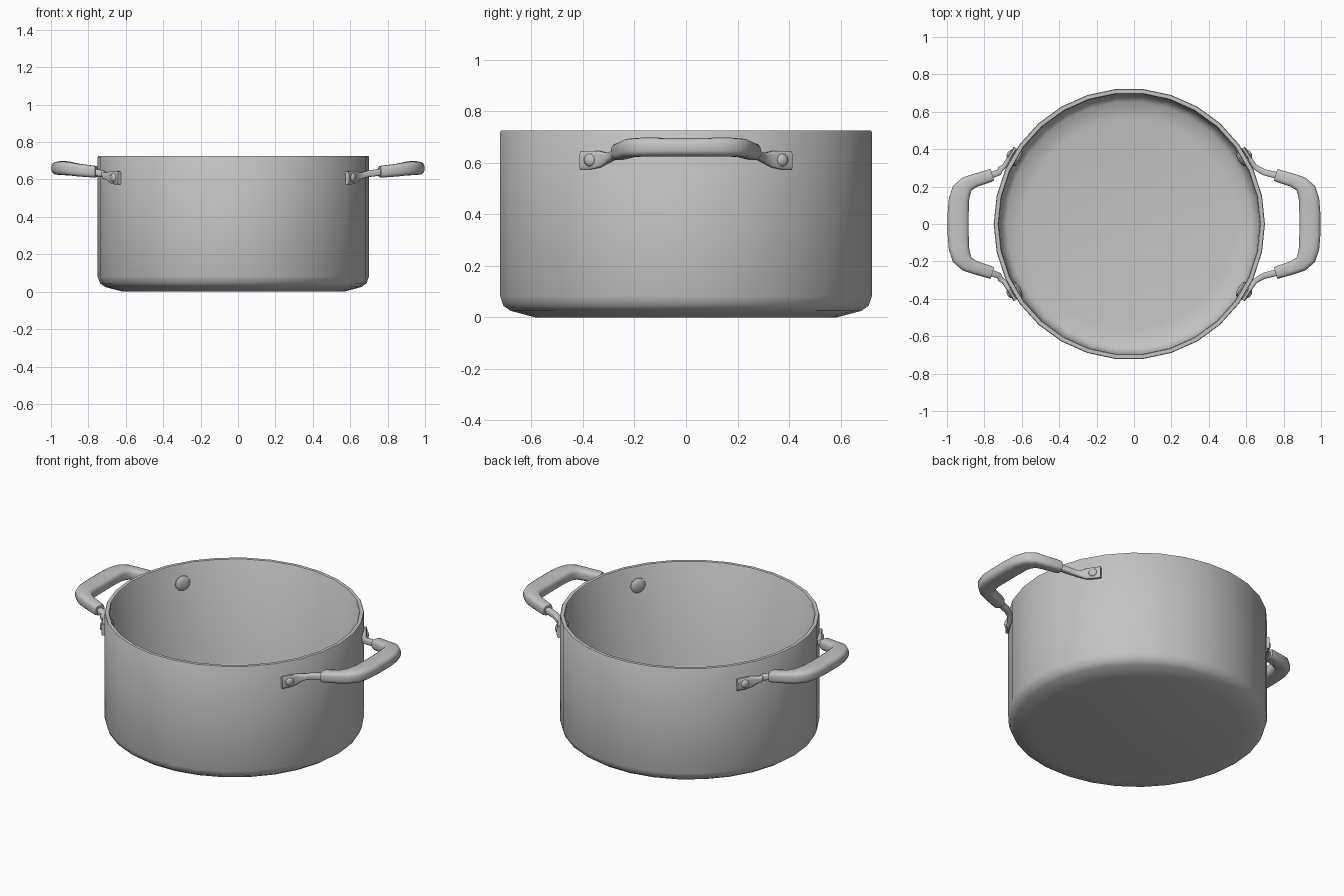
import bpy, bmesh, math
from mathutils import Vector, Matrix

if "Cube" in bpy.data.objects:
    bpy.data.objects.remove(bpy.data.objects["Cube"])

grey = bpy.data.materials.new("brushed grey")
grey.use_nodes = True
colour = (0.55, 0.55, 0.55, 1)
grey.diffuse_color = colour
grey.node_tree.nodes["Principled BSDF"].inputs["Base Color"].default_value = colour

CX = -0.025      # pot axis, slightly off centre between the handles
SIDES = 30


def finish(name, bm, angle=40):
    bmesh.ops.remove_doubles(bm, verts=bm.verts, dist=1e-5)
    bmesh.ops.recalc_face_normals(bm, faces=bm.faces)
    mesh = bpy.data.meshes.new(name)
    bm.to_mesh(mesh)
    bm.free()
    mesh.materials.append(grey)
    obj = bpy.data.objects.new(name, mesh)
    bpy.context.collection.objects.link(obj)
    bpy.ops.object.select_all(action='DESELECT')
    obj.select_set(True)
    bpy.context.view_layer.objects.active = obj
    bpy.ops.object.shade_smooth_by_angle(angle=math.radians(angle))
    return obj


def lathe(name, profile, sides, matrix):
    """Revolve (radius, height) points around the local z axis."""
    bm = bmesh.new()
    verts = [bm.verts.new((r, 0, z)) for r, z in profile]
    edges = [bm.edges.new(pair) for pair in zip(verts, verts[1:])]
    bmesh.ops.spin(bm, geom=verts + edges, cent=(0, 0, 0), axis=(0, 0, 1),
                   angle=math.tau, steps=sides, use_duplicate=False)
    bmesh.ops.transform(bm, matrix=matrix, verts=bm.verts)
    return finish(name, bm)


def sweep(name, stations, sides=16, power=0.6):
    """Sweep a rounded section along (x, y, z, half width, half height)."""
    bm = bmesh.new()
    rings = []
    pts = [Vector(s[:3]) for s in stations]
    for i, s in enumerate(stations):
        along = pts[min(i + 1, len(pts) - 1)] - pts[max(i - 1, 0)]
        across = along.cross(Vector((0, 0, 1))).normalized()
        ring = []
        for k in range(sides):
            a = math.tau * (k + 0.5) / sides
            c, d = math.cos(a), math.sin(a)
            u = math.copysign(abs(c) ** power, c) * s[3]
            v = math.copysign(abs(d) ** power, d) * s[4]
            ring.append(bm.verts.new(pts[i] + across * u + Vector((0, 0, v))))
        rings.append(ring)
    for a, b in zip(rings, rings[1:]):
        for k in range(sides):
            n = (k + 1) % sides
            bm.faces.new((a[k], a[n], b[n], b[k]))
    bm.faces.new(rings[0])
    bm.faces.new(rings[-1])
    return finish(name, bm, 45)


# Pot body: outside, rim, inside
lathe("pot_body", [
    (0, 0), (0.59, 0), (0.685, 0.025), (0.713, 0.045), (0.725, 0.08),
    (0.725, 0.72), (0.722, 0.725), (0.702, 0.725), (0.698, 0.72),
    (0.695, 0.09), (0.68, 0.055), (0.655, 0.035), (0.56, 0.02), (0, 0.02),
], SIDES, Matrix.Translation((CX, 0, 0)))

# Half of the grip, from its open end to the middle
GRIP = [(0.757, 0.262, 0.641, 0.03, 0.029), (0.77, 0.258, 0.642, 0.034, 0.032),
        (0.85, 0.233, 0.65, 0.036, 0.034), (0.893, 0.214, 0.657, 0.042, 0.036),
        (0.922, 0.18, 0.66, 0.052, 0.037), (0.936, 0.13, 0.661, 0.055, 0.037),
        (0.94, 0.06, 0.66, 0.057, 0.036)]


def wall_point(side, end, degrees, radius):
    a = math.radians(degrees)
    return CX + side * radius * math.cos(a), end * radius * math.sin(a)


for side, label in ((1, "left"), (-1, "right")):
    half = [(side * x, y, z, w, h) for x, y, z, w, h in GRIP]
    other = [(x, -y, z, w, h) for x, y, z, w, h in reversed(half)]
    sweep(label + "_grip", half + other)

    for end, place in ((1, "back"), (-1, "front")):
        tag = f"{label}_{place}"
        # Bracket: flat riveted flap narrowing to a bar inside the grip
        path = []
        for deg, rad, z, w, h in ((33.8, 0.732, 0.608, 0.011, 0.036),
                                  (30, 0.733, 0.61, 0.011, 0.036),
                                  (27, 0.734, 0.613, 0.012, 0.032),
                                  (24.8, 0.737, 0.617, 0.014, 0.022),
                                  (23, 0.75, 0.622, 0.016, 0.017)):
            path.append((*wall_point(side, end, deg, rad), z, w, h))
        x, y = path[-1][:2]
        path.append(((x + side * 0.725) / 2, end * 0.277, 0.63, 0.017, 0.018))
        path.append((side * 0.775, end * 0.257, 0.641, 0.018, 0.018))
        sweep(tag + "_bracket", path, 12, 0.5)

        # Rivet heads outside and inside the wall
        a = math.radians(30.3)
        out = Vector((side * math.cos(a), end * math.sin(a), 0))
        for name, direction, rad, size, rise in (
                ("outer_rivet", out, 0.738, 0.025, 0.015),
                ("inner_rivet", -out, 0.693, 0.045, 0.016)):
            px, py = wall_point(side, end, 30.3, rad)
            turn = direction.to_track_quat('Z', 'Y').to_matrix().to_4x4()
            lathe(f"{tag}_{name}",
                  [(0, -0.01), (size, -0.01), (size, rise * 0.3),
                   (size * 0.8, rise * 0.75), (size * 0.45, rise), (0, rise * 1.1)],
                  16, Matrix.Translation((px, py, 0.61)) @ turn)
